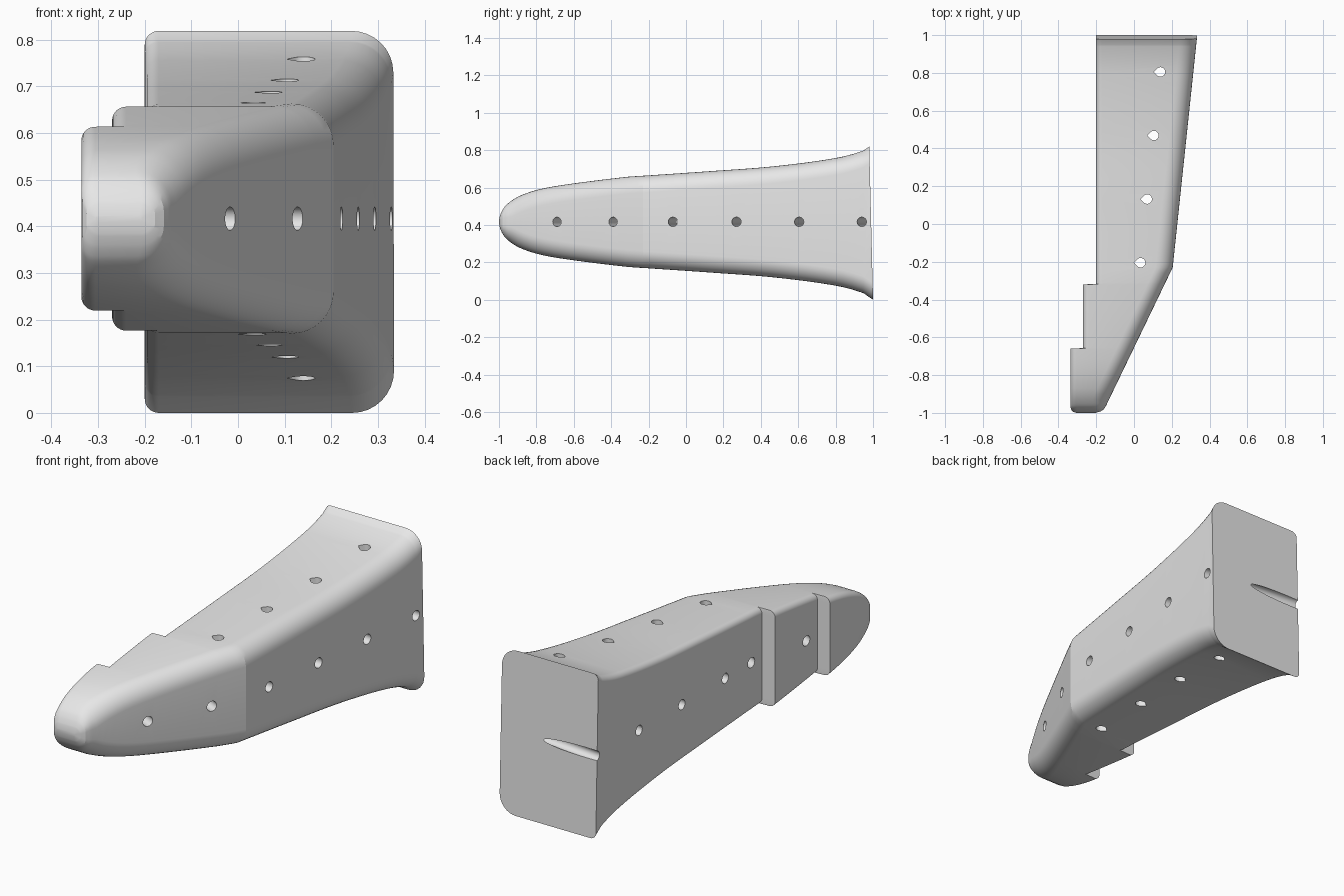
import bpy, bmesh, math
from mathutils import Vector, Matrix

cube = bpy.data.objects.get("Cube")
if cube:
    bpy.data.objects.remove(cube, do_unlink=True)

MID = 0.4165      # height of the symmetry plane
KINK = -0.23      # where the outer face bends
HOLE = 0.025

# (y, value) stations for half height and the outer face
HALF = [(-1, .008), (-.995, .032), (-.985, .056), (-.97, .08), (-.95, .1), (-.9, .134),
        (-.8, .17), (-.66, .197), (-.32, .24), (-.205, .248), (.13, .271), (.47, .297),
        (.805, .342), (.95, .382), (1, .4165), (1.02, .433)]
OUTER = [(-1, -.205), (-.993, -.178), (-.98, -.159), (-.96, -.147),
         (KINK, .205), (1.02, .337)]
INNER = [(-1, -.305), (-.993, -.325), (-.98, -.334), (-.965, -.336), (1.02, -.336)]


def linear(table, y):
    for (a, u), (b, v) in zip(table, table[1:]):
        if y <= b:
            return u + (v - u) * (y - a) / (b - a)
    return table[-1][1]


def smooth(table, y):
    """Hermite interpolation with averaged slopes."""
    n = len(table)

    def slope(i):
        a, b = table[max(i - 1, 0)], table[min(i + 1, n - 1)]
        return (b[1] - a[1]) / (b[0] - a[0])
    for i in range(n - 1):
        (a, u), (b, v) = table[i], table[i + 1]
        if y <= b:
            d = b - a
            t = (y - a) / d
            return (u * (1 + 2 * t) * (1 - t) ** 2 + d * slope(i) * t * (1 - t) ** 2
                    + v * t * t * (3 - 2 * t) + d * slope(i + 1) * t * t * (t - 1))
    return table[-1][1]


def section(y, inner):
    """Rounded rectangle with wide outer corners and tight inner corners."""
    h, right = smooth(HALF, y), linear(OUTER, y)
    big, small = min(.09, .75 * h), min(.03, .75 * h)
    points = []
    for sx, sz, r, start in ((1, 1, big, 0), (-1, 1, small, 90),
                             (-1, -1, small, 180), (1, -1, big, 270)):
        cx = right - r if sx > 0 else inner + r
        for k in range(9):
            a = math.radians(start + 90 * k / 8)
            points.append((cx + r * math.cos(a), y, MID + sz * (h - r) + r * math.sin(a)))
    return points


# Stations along the body, with two steps on the inner side
stations = {t[0] for t in HALF} | {t[0] for t in OUTER} | {-.965, -.93, -.87, -.83}
stations |= {round(-.76 + .05 * i, 3) for i in range(35)}
STEPS = ((-.66, -.27), (-.32, -.2))
rings = []
inner = None
for y in sorted(stations):
    rings.append(section(y, linear(INNER, y) if inner is None else inner))
    for step_y, new_inner in STEPS:
        if abs(y - step_y) < 1e-6:
            inner = new_inner
            rings.append(section(y + .003, inner))

# Body loft
bm = bmesh.new()
loops = [[bm.verts.new(p) for p in ring] for ring in rings]
for a, b in zip(loops, loops[1:]):
    n = len(a)
    for i in range(n):
        j = (i + 1) % n
        bm.faces.new((a[i], a[j], b[j], b[i]))
bm.faces.new(loops[0])

# Slightly leaning back face
cut = bmesh.ops.bisect_plane(bm, geom=bm.verts[:] + bm.edges[:] + bm.faces[:],
                             plane_co=(0, 1, 0), plane_no=(0, .811, .02), clear_outer=True)
bmesh.ops.holes_fill(bm, edges=[e for e in bm.edges if e.is_boundary], sides=0)
bmesh.ops.recalc_face_normals(bm, faces=bm.faces[:])
mesh = bpy.data.meshes.new("body")
bm.to_mesh(mesh)
bm.free()
body = bpy.data.objects.new("body", mesh)
bpy.context.collection.objects.link(body)

# Drill holes
bm = bmesh.new()


def drill(x, y, direction):
    d = Vector(direction).normalized()
    turn = d.to_track_quat('Z', 'Y').to_matrix().to_4x4()
    bmesh.ops.create_cone(bm, cap_ends=True, segments=32, radius1=HOLE, radius2=HOLE, depth=2,
                          matrix=Matrix.Translation((x, y, MID)) @ turn)


outer_front = (.727, -.352, 0)
outer_back = (1.25, -.132, 0)
for y in (-.69, -.39):
    drill(linear(OUTER, y), y, outer_front)
for y in (-.07, .27, .605, .94):
    drill(linear(OUTER, y), y, outer_back)

# Vertical teardrop holes
for i in range(4):
    cx, cy = .035 + .035 * i, -.205 + .3367 * i
    outline = [(cx - HOLE * 1.41, cy)]
    for k in range(25):
        a = math.radians(-135 + 270 * k / 24)
        outline.append((cx + HOLE * math.cos(a), cy + HOLE * math.sin(a)))
    face = bm.faces.new([bm.verts.new((x, y, -.2)) for x, y in outline])
    top = bmesh.ops.extrude_face_region(bm, geom=[face], use_keep_orig=True)["geom"]
    bmesh.ops.translate(bm, vec=(0, 0, 1.3),
                        verts=[g for g in top if isinstance(g, bmesh.types.BMVert)])
bmesh.ops.recalc_face_normals(bm, faces=bm.faces[:])
mesh = bpy.data.meshes.new("hole_cutter")
bm.to_mesh(mesh)
bm.free()
cutter = bpy.data.objects.new("hole_cutter", mesh)
cutter.hide_render = True
bpy.context.collection.objects.link(cutter)

mod = body.modifiers.new("holes", 'BOOLEAN')
mod.operation, mod.solver, mod.object = 'DIFFERENCE', 'EXACT', cutter
bpy.ops.object.select_all(action='DESELECT')
bpy.context.view_layer.objects.active = body
body.select_set(True)
bpy.ops.object.modifier_apply(modifier=mod.name)
bpy.data.objects.remove(cutter, do_unlink=True)

# Plain grey finish
grey = bpy.data.materials.new("light_grey")
grey.use_nodes = True
grey.diffuse_color = (.8, .8, .8, 1)
grey.node_tree.nodes["Principled BSDF"].inputs["Base Color"].default_value = (.8, .8, .8, 1)
body.data.materials.clear()
body.data.materials.append(grey)
bpy.ops.object.shade_smooth_by_angle(angle=math.radians(17))
